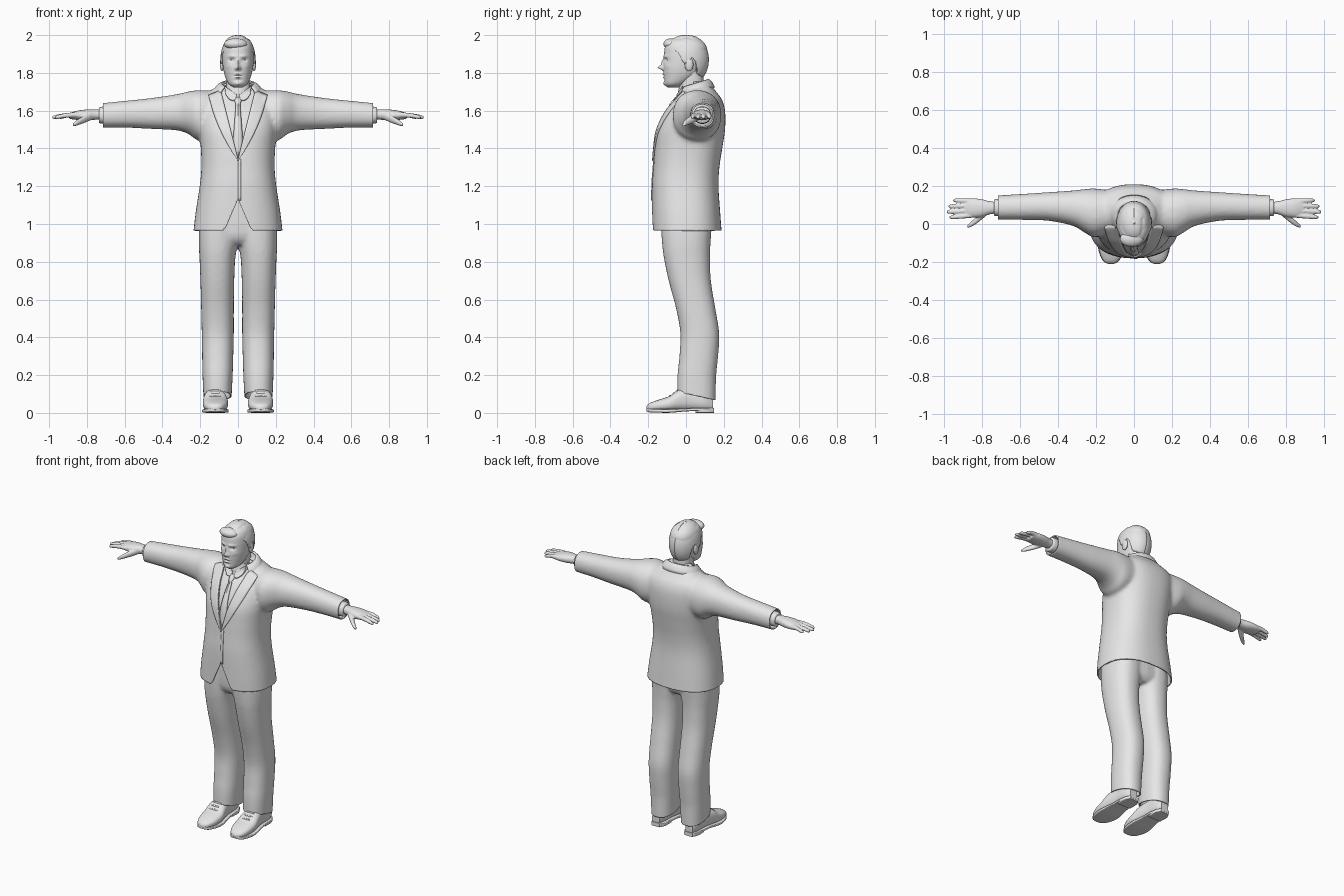
import bpy, bmesh, math
from math import sin, cos, pi, copysign
from mathutils import Vector
from mathutils.bvhtree import BVHTree

if "Cube" in bpy.data.objects:
    bpy.data.objects.remove(bpy.data.objects["Cube"])

GREY = bpy.data.materials.new("plain grey")
GREY.diffuse_color = (0.8, 0.8, 0.8, 1)
GREY.use_nodes = True
GREY.node_tree.nodes["Principled BSDF"].inputs["Base Color"].default_value = GREY.diffuse_color
AXES = {'X': (1, 2, 0), 'Y': (0, 2, 1), 'Z': (0, 1, 2)}   # u, v, along


def finish(name, bm, mirror=False, thick=0):
    me = bpy.data.meshes.new(name)
    bm.to_mesh(me)
    me.materials.append(GREY)
    ob = bpy.data.objects.new(name, me)
    bpy.context.collection.objects.link(ob)
    if thick:
        m = ob.modifiers.new("thickness", 'SOLIDIFY')
        m.thickness, m.offset = thick, -1
    if mirror:
        ob.modifiers.new("mirror", 'MIRROR').use_mirror_merge = False
    return ob


def smooth_rings(rings, sub):
    """Catmull-Rom interpolation of section rings."""
    out = []
    for i in range(len(rings) - 1):
        p = [rings[max(i - 1, 0)], rings[i], rings[i + 1], rings[min(i + 2, len(rings) - 1)]]
        for s in range(sub):
            t = s / sub
            out.append([0.5 * (2 * b + (c - a) * t + (2 * a - 5 * b + 4 * c - d) * t * t
                               + (3 * b - a - 3 * c + d) * t ** 3) for a, b, c, d in zip(*p)])
    return out + [list(rings[-1])]


def loft(bm, axis, rings, n=32, power=2.2, sub=4, side=1):
    """Closed skin through rings (along, u0, u1, v0, v1); side=-1 flips x."""
    iu, iv, it = AXES[axis]
    loops = []
    for t, u0, u1, v0, v1 in smooth_rings(rings, sub):
        loop = []
        for k in range(n):
            c, s = cos(2 * pi * k / n), sin(2 * pi * k / n)
            co = [0, 0, 0]
            co[iu] = (u0 + u1) / 2 + (u1 - u0) / 2 * copysign(abs(c) ** (2 / power), c)
            co[iv] = (v0 + v1) / 2 + (v1 - v0) / 2 * copysign(abs(s) ** (2 / power), s)
            co[it] = t
            co[0] *= side
            loop.append(bm.verts.new(co))
        loops.append(loop)
    faces = [bm.faces.new(loops[0]), bm.faces.new(loops[-1])]
    for a, b in zip(loops, loops[1:]):
        faces += [bm.faces.new((a[k], a[(k + 1) % n], b[(k + 1) % n], b[k])) for k in range(n)]
    bmesh.ops.recalc_face_normals(bm, faces=faces)


def lofted(name, axis, rings, mirror=False, **kw):
    bm = bmesh.new()
    loft(bm, axis, rings, **kw)
    return finish(name, bm, mirror)


def fused(bm, voxel, passes):
    """Merge overlapping shells into one smooth skin."""
    ob = finish("temp", bm)
    r = ob.modifiers.new("fuse", 'REMESH')
    r.mode, r.voxel_size = 'VOXEL', voxel
    s = ob.modifiers.new("relax", 'SMOOTH')
    s.factor, s.iterations = 0.5, passes
    out = bmesh.new()
    out.from_object(ob, bpy.context.evaluated_depsgraph_get())
    bpy.data.objects.remove(ob)
    return out


def cut(bm, co, no, drop=False):
    bmesh.ops.bisect_plane(bm, geom=bm.verts[:] + bm.edges[:] + bm.faces[:], dist=1e-5,
                           plane_co=co, plane_no=no, clear_outer=drop)


def sheet(name, func, nu, nv, thick, mirror=False, out=Vector((0, -1, 0.2))):
    """Thin plate from func(u, v) -> point."""
    bm = bmesh.new()
    g = [[bm.verts.new(func(i / nu, j / nv)) for j in range(nv + 1)] for i in range(nu + 1)]
    for i in range(nu):
        for j in range(nv):
            bm.faces.new((g[i][j], g[i + 1][j], g[i + 1][j + 1], g[i][j + 1]))
    bmesh.ops.recalc_face_normals(bm, faces=bm.faces[:])
    bm.normal_update()
    if sum((f.normal.dot(out) for f in bm.faces)) < 0:
        bmesh.ops.reverse_faces(bm, faces=bm.faces[:])
    return finish(name, bm, mirror, thick)


def ball(name, loc, scale, mirror=False):
    bm = bmesh.new()
    bmesh.ops.create_uvsphere(bm, u_segments=20, v_segments=12, radius=1)
    for v in bm.verts:
        v.co = Vector(a * b + c for a, b, c in zip(v.co, scale, loc))
    return finish(name, bm, mirror)


# jacket body and sleeves
torso = [(z, -w, w, f, b) for z, w, f, b in (
    (.92, .24, -.178, .192), (1.05, .226, -.18, .182), (1.2, .203, -.18, .172), (1.3, .194, -.173, .177),
    (1.4, .197, -.166, .192), (1.5, .207, -.152, .207), (1.6, .212, -.105, .207), (1.66, .2, -.055, .19),
    (1.70, .155, -.025, .16), (1.735, .1, 0, .135), (1.755, .075, .01, .12))]
arm = [(.08, -.03, .17, 1.47, 1.70), (.2, -.07, .186, 1.44, 1.708), (.26, -.045, .183, 1.475, 1.702),
       (.32, -.01, .176, 1.495, 1.688), (.45, .017, .167, 1.503, 1.668), (.6, .022, .157, 1.51, 1.652),
       (.76, .024, .148, 1.51, 1.636)]
bm = bmesh.new()
loft(bm, 'Z', torso, n=48, power=2.4)
for s in (1, -1):
    loft(bm, 'X', arm, side=s)
bm = fused(bm, 0.011, 6)
SKIN = BVHTree.FromBMesh(bm)
cut(bm, (0, 0, .965), (0, 0, -1), True)
for s in (1, -1):
    cut(bm, (s * .715, 0, 0), (s, 0, 0), True)
# neck opening and cutaway hem: wedges (apex z, half-width per height)
for apex, k in ((1.34, .25), (1.13, -.44), (1.056, -.89)):
    for s in (1, -1):
        cut(bm, (0, 0, apex), (s, 0, -k))
    gone = []
    for f in bm.faces:
        c = f.calc_center_median()
        if c.y < .04 and abs(c.x) < k * (c.z - apex):
            gone.append(f)
    bmesh.ops.delete(bm, geom=gone, context='FACES')
finish("jacket", bm, thick=.008)


def drape(x, z, off):
    hit = SKIN.ray_cast(Vector((x, -1, z)), Vector((0, 1, 0)))[0]
    return Vector((x, (hit.y if hit else 0) - off, z))


# lapels, jacket collar, front seam
def lapel(u, t):
    zi, zo = 1.335 + .375 * t, 1.335 + .35 * t
    xi, xo = .25 * (zi - 1.335) - .002, .155 * t + .09 * t * (1 - t)
    return drape(xi + (xo - xi) * u, zi + (zo - zi) * u, .009)


def collar(u, t):
    a = -.75 + (pi + 1.5) * t
    return Vector(((.085 + .05 * u) * cos(a), .045 + (.072 + .036 * u) * sin(a),
                   1.745 + .022 * sin(a) - .045 * u + .012 * sin(pi * u)))


sheet("lapel", lapel, 6, 24, .009, True)
sheet("jacket_collar", collar, 5, 32, .01, out=Vector((0, 0, 1)))
sheet("front_overlap", lambda u, t: drape(.015 * u, 1.125 + .22 * t, .004), 2, 12, .006)

# shirt, shirt collar, tie
lofted("shirt", 'Z', [(z - .004, a + .014, b - .014, f + .016, k - .014)
                      for z, a, b, f, k in torso[3:]], n=48, power=2.4)
lofted("shirt_neckband", 'Z', [(1.66, -.075, .075, -.05, .11), (1.70, -.072, .072, -.042, .108),
                               (1.735, -.066, .066, -.034, .104)])


def flap(u, t):
    x = .008 + (.065 - .008 * u) * t
    z = 1.685 + .045 * t - u * (.02 + .075 * t * (1.3 - t))
    return Vector((x, min(drape(x, z, .008).y, -.05 + .03 * t), z))


def tie(u, t):
    z = 1.672 - .33 * t
    w = .024 - .012 * t / .12 if t < .12 else .012 + .014 * min((t - .12) / .55, 1)
    w *= min(1, (1.03 - t) / .25)
    p = drape(w * (2 * u - 1), z, 0)
    p.y -= .008 * (1 - abs(2 * u - 1)) + (.01 if t < .12 else 0) - .006
    return p


sheet("shirt_collar_flap", flap, 5, 6, .006, True)
sheet("tie", tie, 4, 34, .01)

# trousers
leg = [(.04, .035, .183, -.045, .155), (.1, .033, .184, -.047, .157), (.2, .028, .188, -.045, .16),
       (.3, .025, .19, -.035, .17), (.42, .022, .192, -.03, .176), (.55, .022, .195, -.052, .156),
       (.7, .02, .199, -.092, .132), (.82, .014, .204, -.117, .127), (.9, .002, .208, -.127, .13),
       (1.0, 0, .205, -.132, .135), (1.15, 0, .18, -.13, .12)]
bm = bmesh.new()
for s in (1, -1):
    loft(bm, 'Z', leg, power=2.3, side=s)
loft(bm, 'Z', [(.89, -.12, .12, -.09, .1), (.95, -.2, .2, -.125, .13), (1.15, -.18, .18, -.13, .12)])
bm = fused(bm, 0.01, 5)
cut(bm, (0, .155, .068), (0, -.22, -1), True)
finish("trousers", bm, thick=.008)

# shoes, soles, heels, laces
lofted("shoe", 'Y', [(-.21, .108, .132, .018, .032), (-.195, .083, .16, .01, .05), (-.15, .06, .18, .008, .068),
                     (-.09, .052, .186, .008, .088), (-.04, .06, .182, .01, .122), (.03, .072, .17, .012, .135),
                     (.1, .078, .166, .01, .13), (.143, .095, .148, .012, .09)], True, power=2.5)
lofted("sole", 'Y', [(-.208, .1, .14, .008, .024), (-.19, .076, .166, .003, .022), (-.14, .055, .186, .001, .02),
                     (-.08, .05, .19, .001, .02), (0, .064, .176, .008, .024), (.08, .07, .17, .01, .026),
                     (.148, .09, .15, .01, .026)], True, power=6)
lofted("heel", 'Y', [(.05, .072, .168, 0, .024), (.11, .072, .168, 0, .024), (.147, .09, .15, 0, .024)],
       True, power=8)
for i, (y, z) in enumerate(((-.085, .088), (-.065, .102), (-.045, .117))):
    ball(f"lace_{i + 1}", (.12, y, z), (.032, .005, .007), True)

# hands and shirt cuffs
bm = bmesh.new()
loft(bm, 'X', [(.69, .056, .116, 1.552, 1.604), (.75, .052, .118, 1.552, 1.606), (.80, .037, .13, 1.549, 1.606),
               (.85, .034, .135, 1.551, 1.6), (.89, .042, .128, 1.556, 1.588)], n=24)
for y0, tip, y1 in ((.046, .968, .036), (.071, .984, .064), (.096, .974, .093), (.12, .95, .124)):
    path = [(.85, y0, 1.577, .0135), (.9, (y0 + y1) / 2, 1.576, .0125), (tip - .015, y1, 1.567, .0105),
            (tip, y1, 1.563, .005)]
    loft(bm, 'X', [(x, y - r, y + r, z - r, z + r) for x, y, z, r in path], n=16)
loft(bm, 'X', [(x, y - r, y + r, z - r, z + r) for x, y, z, r in (
    (.765, .072, 1.576, .02), (.81, .035, 1.556, .02), (.85, .002, 1.537, .015), (.874, -.012, 1.524, .008))], n=16)
finish("hand", fused(bm, 0.0045, 3), True)
lofted("shirt_cuff", 'X', [(.69, .04, .132, 1.53, 1.622), (.728, .042, .13, 1.533, 1.62),
                           (.736, .046, .126, 1.537, 1.616)], True)

# neck and head, with facial relief (x, z, spread x, spread z, push in y)
lofted("neck", 'Z', [(1.64, -.066, .066, -.04, .1), (1.72, -.061, .061, -.036, .094),
                     (1.78, -.06, .06, -.045, .092), (1.84, -.06, .06, -.05, .09)])
bm = bmesh.new()
loft(bm, 'Z', [(z, -w, w, f, b) for z, w, f, b in (
    (1.722, .022, -.095, -.04), (1.742, .05, -.112, 0), (1.78, .068, -.117, .055), (1.82, .078, -.12, .085),
    (1.86, .083, -.118, .105), (1.9, .084, -.116, .112), (1.94, .08, -.11, .108), (1.97, .064, -.088, .085),
    (1.988, .03, -.05, .05))], n=96, power=2.2, sub=8)
relief = [(0, 1.828, .011, .011, -.027), (0, 1.852, .008, .02, -.012), (.012, 1.822, .007, .007, -.007),
          (.03, 1.888, .02, .007, -.006), (.034, 1.868, .015, .009, .011), (0, 1.793, .017, .005, -.007),
          (0, 1.784, .022, .003, .004), (0, 1.775, .015, .005, -.007), (0, 1.762, .02, .006, .004),
          (0, 1.742, .018, .011, -.008), (.048, 1.835, .016, .012, -.003)]
for v in bm.verts:
    if v.co.y < -.03:
        x, z = v.co.x, v.co.z
        v.co.y += sum(d * math.exp(-((abs(x) - a) / sx) ** 2 - ((z - b) / sz) ** 2)
                      for a, b, sx, sz, d in relief)
finish("head", bm)
ball("eye", (.034, -.088, 1.868), (.014, .013, .009), True)
ball("ear", (.085, .016, 1.845), (.011, .023, .036), True)

# hair cap: hairline height follows the angle around the head
LINE = [(0, 1.925), (.3, 1.925), (.4, 1.9), (.46, 1.85), (.52, 1.85), (.58, 1.885), (.64, 1.86),
        (.7, 1.79), (1, 1.768)]


def hair(u, t):
    a = 2 * pi * u
    q = abs(2 * u - 1)
    h = next(z0 + (z1 - z0) * (q - q0) / (q1 - q0)
             for (q0, z0), (q1, z1) in zip(LINE, LINE[1:]) if q <= q1)
    p0 = math.asin((h - 1.87) / .13)
    p = p0 + (pi / 2 - p0) * t
    r = max(cos(p), 0) ** .8
    x, y = .093 * r * sin(a), .002 + .119 * r * cos(a)
    part = -.006 * math.exp(-((x - .045) / .008) ** 2) if y < .03 and p > .5 else 0
    return Vector((x, y, 1.87 + .13 * sin(p) + part))


sheet("hair", hair, 72, 20, .016, out=Vector((0, 0, 1)))
ball("hair_fringe", (-.012, -.078, 1.953), (.062, .042, .03))

# smooth shading with crisp edges
bpy.ops.object.select_all(action='SELECT')
bpy.context.view_layer.objects.active = bpy.context.scene.objects[0]
bpy.ops.object.shade_smooth_by_angle(angle=math.radians(45))
